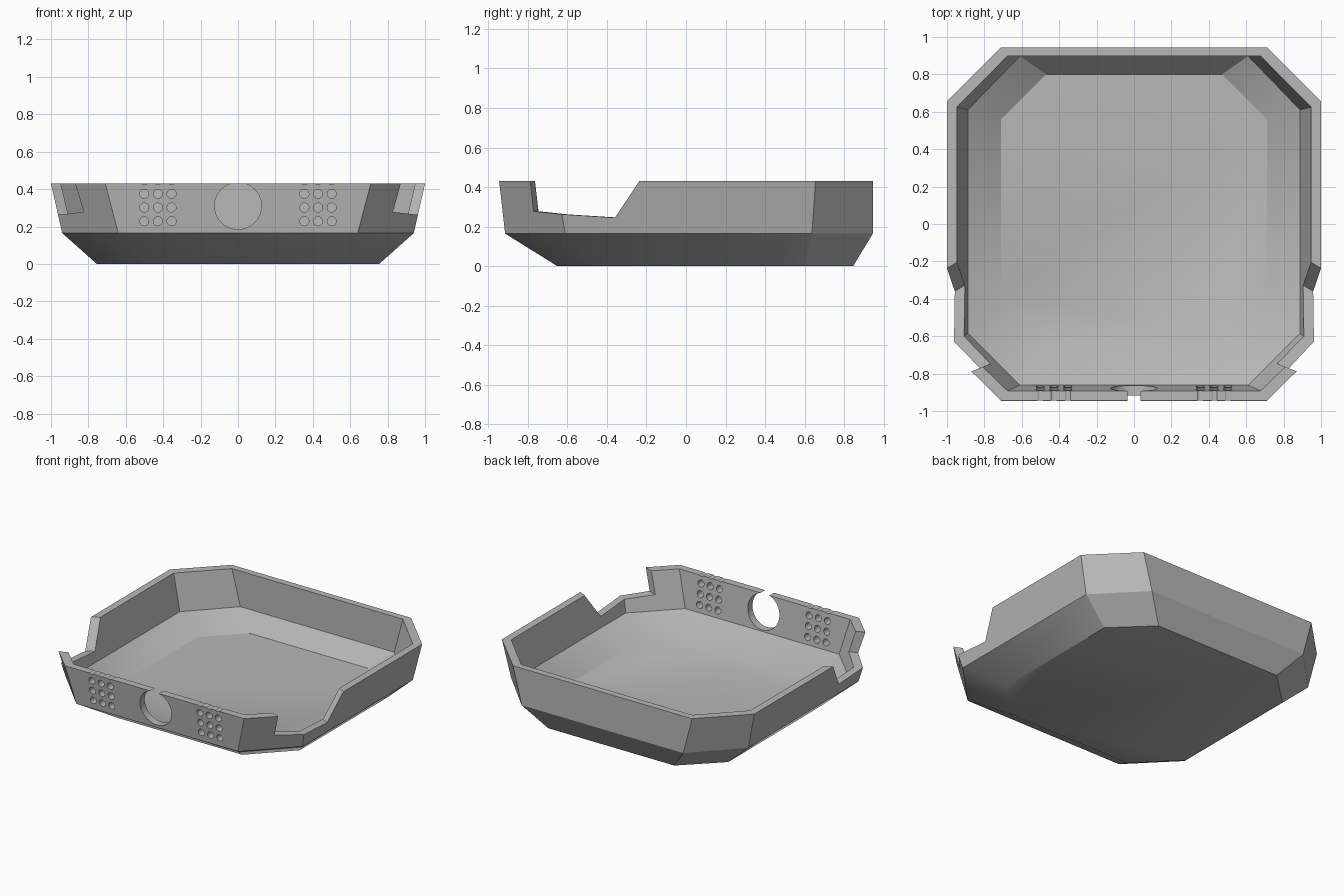
import bpy, bmesh, math
from mathutils import Matrix, Vector

cube = bpy.data.objects.get("Cube")
if cube:
    bpy.data.objects.remove(cube, do_unlink=True)

grey = bpy.data.materials.new("plain grey")
grey.use_nodes = True
colour = (0.48, 0.48, 0.48, 1)
grey.diffuse_color = colour
grey.node_tree.nodes["Principled BSDF"].inputs["Base Color"].default_value = colour


def make_object(name, bm):
    bmesh.ops.recalc_face_normals(bm, faces=bm.faces)
    mesh = bpy.data.meshes.new(name)
    bm.to_mesh(mesh)
    bm.free()
    mesh.materials.append(grey)
    obj = bpy.data.objects.new(name, mesh)
    bpy.context.collection.objects.link(obj)
    return obj


def octagon(bm, z, side, front, back, front_x, front_y, back_x, back_y):
    """Ring with chamfered corners, symmetric in x."""
    half = [(front_x, front), (side, front_y), (side, back_y), (back_x, back)]
    ring = half + [(-x, y) for x, y in reversed(half)]
    return [bm.verts.new((x, y, z)) for x, y in ring]


# Tray shell: rings from the underside, up over the rim, down to the floor
bm = bmesh.new()
rings = [
    octagon(bm, 0.0, 0.755, -0.65, 0.845, 0.49, -0.38, 0.50, 0.60),
    octagon(bm, 0.165, 0.94, -0.915, 0.945, 0.64, -0.61, 0.64, 0.637),
    octagon(bm, 0.43, 1.0, -0.945, 0.945, 0.71, -0.66, 0.71, 0.655),
    octagon(bm, 0.43, 0.947, -0.892, 0.898, 0.677, -0.63, 0.677, 0.625),
    octagon(bm, 0.175, 0.888, -0.862, 0.898, 0.61, -0.585, 0.61, 0.61),
    octagon(bm, 0.06, 0.71, -0.61, 0.80, 0.46, -0.36, 0.47, 0.56),
]
for low, high in zip(rings, rings[1:]):
    for i in range(8):
        j = (i + 1) % 8
        bm.faces.new((low[i], low[j], high[j], high[i]))
bm.faces.new(rings[0])
bm.faces.new(rings[-1])
tray = make_object("tray", bm)

# Openings in the wall, gathered in one cutter
bm = bmesh.new()


def add_bore(x, z, radius, sides):
    place = Matrix.Translation((x, -0.98, z)) @ Matrix.Rotation(math.pi / 2, 4, 'X')
    bmesh.ops.create_cone(bm, cap_ends=True, segments=sides, radius1=radius,
                          radius2=radius, depth=0.44, matrix=place)


# Round port and vent holes in the front wall
add_bore(0, 0.31, 0.125, 64)
for side in (-1, 1):
    for column in range(3):
        for row in range(4):
            add_bore(side * (0.355 + 0.073 * column), 0.228 + 0.0735 * row, 0.024, 24)

# Side notches: (y at the outer wall, z, skew towards the inside)
notch = [(-0.84, 0.6, 0.4), (-0.84, 0.278, 0.4),
         (-0.385, 0.245, 0.6), (-0.10, 0.6, 0.6)]
for side in (-1, 1):
    ends = [[bm.verts.new((side * x, y + skew * (1 - x), z)) for y, z, skew in notch]
            for x in (0.7, 1.15)]
    bm.faces.new(ends[0])
    bm.faces.new(ends[1])
    for i in range(4):
        j = (i + 1) % 4
        bm.faces.new((ends[0][i], ends[0][j], ends[1][j], ends[1][i]))
cutter = make_object("opening_cutter", bm)
cutter.hide_render = True

# Cut the openings, then drop the cutter
cut = tray.modifiers.new("openings", 'BOOLEAN')
cut.operation = 'DIFFERENCE'
cut.solver = 'EXACT'
cut.object = cutter
bpy.ops.object.select_all(action='DESELECT')
tray.select_set(True)
bpy.context.view_layer.objects.active = tray
bpy.ops.object.modifier_apply(modifier=cut.name)
bpy.data.objects.remove(cutter, do_unlink=True)
bpy.ops.object.shade_smooth_by_angle(angle=math.radians(30))
